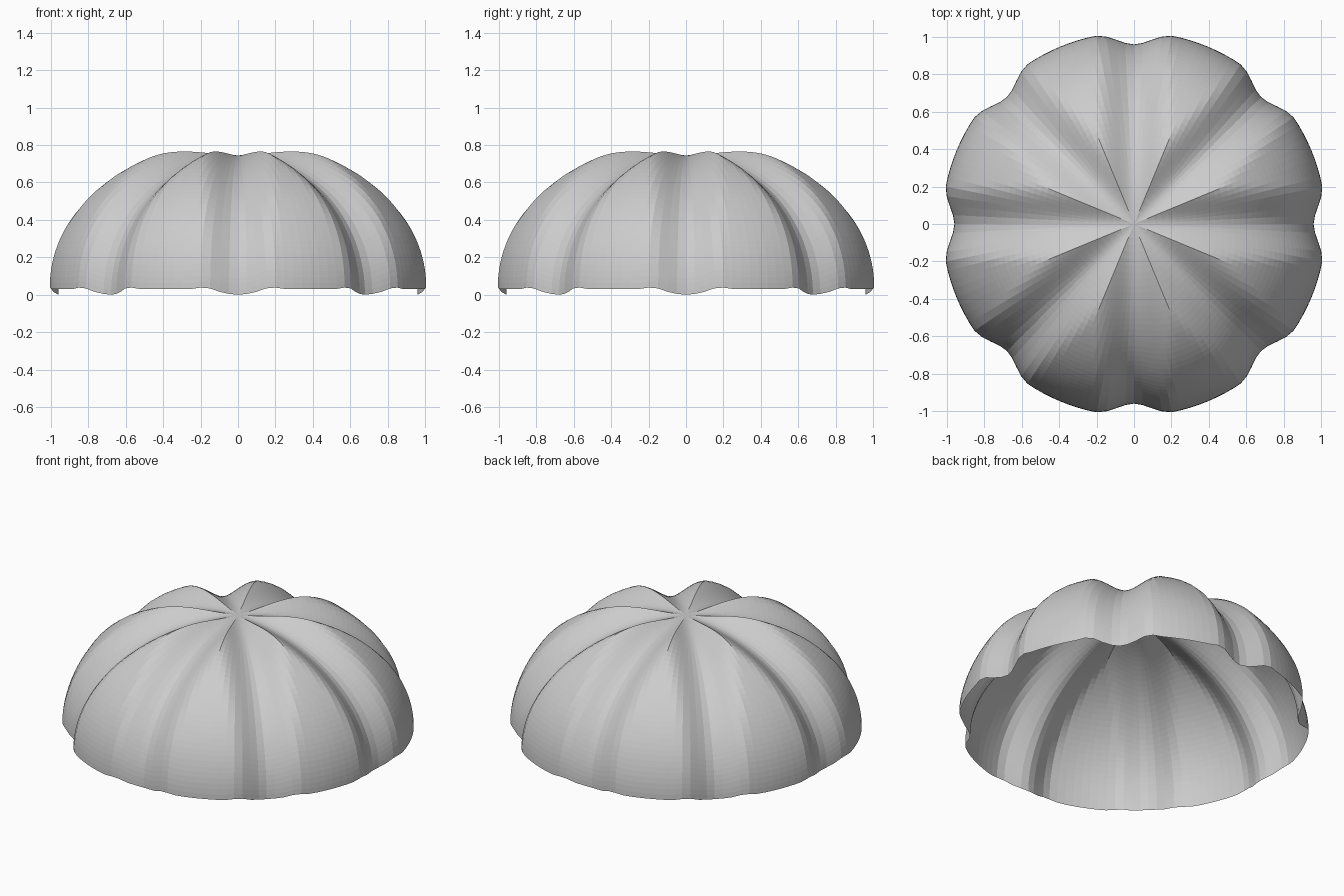
import bpy, bmesh, math

if "Cube" in bpy.data.objects:
    bpy.data.objects.remove(bpy.data.objects["Cube"])

LOBES, SEG, RINGS = 8, 16, 40      # lobes, columns per lobe, rings
A, B = 0.96, 0.745                 # seam line: quarter ellipse radius and height
PUFF, LIFT, WIDTH = 0.067, 0.03, 0.20   # lobe bulge outward, upward, seam half width


def canopy_point(t, phi):
    """Quarter-ellipse seam puffed out by the distance from the nearest seam."""
    step = 2 * math.pi / LOBES
    d = abs((phi + step / 2) % step - step / 2)
    r, z = A * math.sin(t), B * math.cos(t)
    u = min(1.0, r * math.sin(d) / WIDTH)
    f = u * u * (3 - 2 * u)
    nr, nz = math.sin(t) / A, math.cos(t) / B
    n = math.hypot(nr, nz)
    r += PUFF * f * nr / n
    z += f * (PUFF * nz / n + LIFT)
    # rim is slightly higher beside each seam
    z += 0.012 * math.sin(t) ** 6 * math.exp(-((r * math.sin(d) - 0.17) / 0.05) ** 2)
    return (r * math.cos(phi), r * math.sin(phi), z)


# lobed dome, open underneath
bm = bmesh.new()
count = LOBES * SEG
apex = bm.verts.new((0, 0, B))
rings = [[bm.verts.new(canopy_point(math.pi / 2 * i / RINGS, 2 * math.pi * j / count))
          for j in range(count)] for i in range(1, RINGS + 1)]
for j in range(count):
    k = (j + 1) % count
    bm.faces.new((apex, rings[0][j], rings[0][k]))
    for a, b in zip(rings, rings[1:]):
        bm.faces.new((a[j], b[j], b[k], a[k]))
mesh = bpy.data.meshes.new("canopy")
bm.to_mesh(mesh)
bm.free()
canopy = bpy.data.objects.new("canopy", mesh)
bpy.context.collection.objects.link(canopy)

# plain grey
mat = bpy.data.materials.new("light grey")
mat.diffuse_color = (0.6, 0.6, 0.6, 1)
mat.use_nodes = True
mat.node_tree.nodes["Principled BSDF"].inputs["Base Color"].default_value = mat.diffuse_color
mesh.materials.append(mat)
